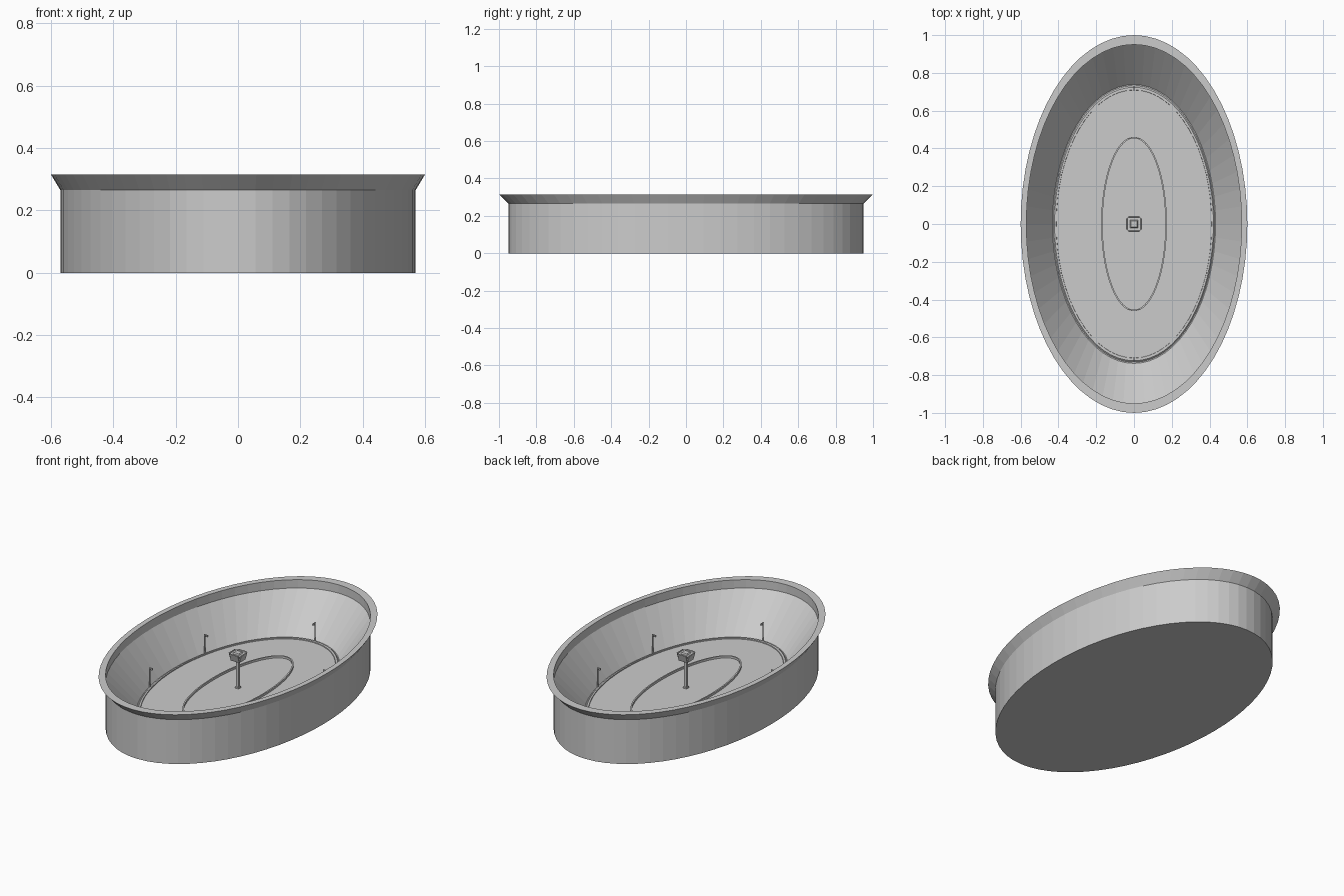
import bpy, bmesh, math
from mathutils import Vector, Matrix

if "Cube" in bpy.data.objects:
    bpy.data.objects.remove(bpy.data.objects["Cube"])

SEG = 64

def material(name, rgb):
    m = bpy.data.materials.new(name)
    m.diffuse_color = (*rgb, 1)
    m.use_nodes = True
    m.node_tree.nodes["Principled BSDF"].inputs["Base Color"].default_value = m.diffuse_color
    return m

GREY = material("light_grey", (0.6, 0.6, 0.6))

def finish(name, bm, mat=GREY):
    bmesh.ops.recalc_face_normals(bm, faces=bm.faces[:])
    me = bpy.data.meshes.new(name)
    bm.to_mesh(me)
    bm.free()
    me.materials.append(mat)
    ob = bpy.data.objects.new(name, me)
    bpy.context.collection.objects.link(ob)
    return ob

def loft(name, rings, closed=False, caps=True, n=SEG):
    """Skin elliptical rings given as (rx, ry, z)."""
    bm = bmesh.new()
    loops = [[bm.verts.new((rx * math.cos(2 * math.pi * i / n), ry * math.sin(2 * math.pi * i / n), z))
              for i in range(n)] for rx, ry, z in rings]
    pairs = list(zip(loops, loops[1:]))
    if closed:
        pairs.append((loops[-1], loops[0]))
    for a, b in pairs:
        for i in range(n):
            j = (i + 1) % n
            bm.faces.new((a[i], a[j], b[j], b[i]))
    if caps and not closed:
        bm.faces.new(loops[0])
        bm.faces.new(loops[-1])
    return finish(name, bm)

def add_box(bm, lo, hi, top=1.0, mat=Matrix()):
    """Box between two corners, top face scaled about its centre."""
    c, d = (Vector(lo) + Vector(hi)) / 2, Vector(hi) - Vector(lo)
    vs = bmesh.ops.create_cube(bm, size=1)["verts"]
    for v in vs:
        k = top if v.co.z > 0 else 1.0
        v.co = mat @ (c + Vector((v.co.x * d.x * k, v.co.y * d.y * k, v.co.z * d.z)))

# Stadium shell: wall, flared rim, inner rim wall, seating bowl, curb and field
loft("stadium_bowl", [
    (0.57, 0.95, 0), (0.57, 0.95, 0.265), (0.6, 1.0, 0.315), (0.57, 0.95, 0.315),
    (0.57, 0.95, 0.265), (0.432, 0.738, 0.06), (0.427, 0.732, 0.06),
    (0.421, 0.724, 0.067), (0.412, 0.71, 0.067), (0.411, 0.709, 0.062)])

# Inner oval fence made of short blocks
bm = bmesh.new()
N = 96
for i in range(N):
    t = 2 * math.pi * i / N
    p = Vector((0.17 * math.cos(t), 0.457 * math.sin(t), 0.062))
    ang = math.atan2(0.457 * math.cos(t), -0.17 * math.sin(t))
    half = math.hypot(0.17 * math.sin(t), 0.457 * math.cos(t)) * math.pi / N
    add_box(bm, (-half, -0.004, 0), (half, 0.004, 0.012),
            mat=Matrix.Translation(p) @ Matrix.Rotation(ang, 4, 'Z'))
finish("inner_fence", bm)

# Scoreboard pole with foot
bm = bmesh.new()
add_box(bm, (-0.012, -0.012, 0.06), (0.012, 0.012, 0.07))
add_box(bm, (-0.008, -0.008, 0.06), (0.008, 0.008, 0.23))
finish("scoreboard_pole", bm)

# Scoreboard core and four outward-leaning screens
bm = bmesh.new()
add_box(bm, (-0.022, -0.022, 0.226), (0.022, 0.022, 0.268), top=1.6)
add_box(bm, (-0.02, -0.02, 0.268), (0.02, 0.02, 0.275), top=0.8)
finish("scoreboard_core", bm)
bm = bmesh.new()
for k in range(4):
    m = (Matrix.Rotation(k * math.pi / 2, 4, 'Z') @ Matrix.Translation((0.025, 0, 0.23))
         @ Matrix.Rotation(math.radians(17), 4, 'Y'))
    add_box(bm, (-0.002, -0.028, 0), (0.004, 0.028, 0.045), mat=m)
finish("scoreboard_screens", bm)

# Six lamp posts around the field, arms leaning inwards
bm = bmesh.new()
for x, y in [(0, 0.727), (0, -0.727)] + [(sx * 0.402, sy * 0.26) for sx in (1, -1) for sy in (1, -1)]:
    a = math.pi / 2 * (-1 if y > 0 else 1) if x == 0 else (math.pi if x > 0 else 0)
    m = Matrix.Translation((x, y, 0.06)) @ Matrix.Rotation(a, 4, 'Z')
    add_box(bm, (-0.0025, -0.0025, 0), (0.0025, 0.0025, 0.112), mat=m)
    add_box(bm, (-0.003, -0.003, 0.11), (0.02, 0.003, 0.115), mat=m)
    add_box(bm, (0.008, -0.005, 0.104), (0.02, 0.005, 0.112), mat=m)
finish("lamp_posts", bm)
